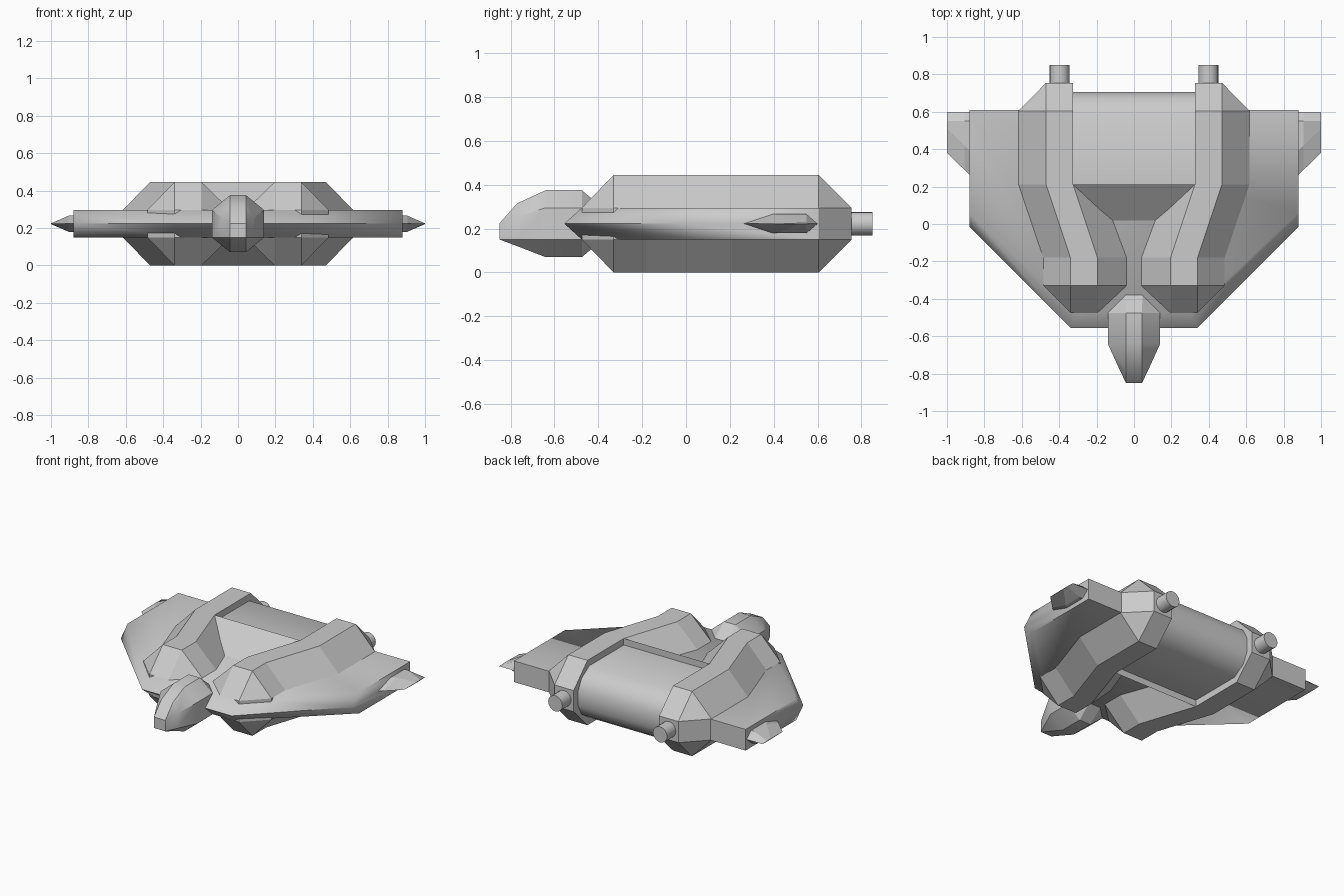
import bpy, bmesh
from math import radians, pi

if "Cube" in bpy.data.objects:
    bpy.data.objects.remove(bpy.data.objects["Cube"])

MID = 0.2225  # height of the horizontal symmetry plane


def loft(name, rings, mirror=False, smooth=None):
    """Skin a list of equal-length rings and cap both ends."""
    bm = bmesh.new()
    loops = [[bm.verts.new(p) for p in ring] for ring in rings]
    for a, b in zip(loops, loops[1:]):
        n = len(a)
        for i in range(n):
            j = (i + 1) % n
            bm.faces.new((a[i], a[j], b[j], b[i]))
    bm.faces.new(loops[0][::-1])
    bm.faces.new(loops[-1])
    bmesh.ops.remove_doubles(bm, verts=bm.verts, dist=0.0005)
    bmesh.ops.recalc_face_normals(bm, faces=bm.faces)
    me = bpy.data.meshes.new(name)
    bm.to_mesh(me)
    bm.free()
    if smooth:
        me.shade_smooth()
        me.set_sharp_from_angle(angle=radians(smooth))
    ob = bpy.data.objects.new(name, me)
    bpy.context.collection.objects.link(ob)
    if mirror:
        ob.modifiers.new("Mirror", 'MIRROR').use_mirror_merge = False
    return ob


def octagon(y, xs, zs):
    """Octagonal section: xs = inner mid, inner, outer, outer mid; zs low to high."""
    a, b, c, d = xs
    p, q, r, s = zs
    return [(b, y, p), (c, y, p), (d, y, q), (d, y, r),
            (c, y, s), (b, y, s), (a, y, r), (a, y, q)]


def prism(name, profile, half_width, smooth=None):
    """Extrude a y-z profile across x."""
    return loft(name, [[(x, y, z) for y, z in profile]
                       for x in (-half_width, half_width)], smooth=smooth)


# Side booms: faceted tubes that bend inward towards the front
full, end = (0, 0.15, 0.295, 0.445), (0.15, 0.15, 0.295, 0.295)
loft("side_boom", [
    octagon(-0.475, (0.195, 0.195, 0.34, 0.34), end),
    octagon(-0.33, (0.04, 0.195, 0.34, 0.485), full),
    octagon(-0.18, (0.04, 0.195, 0.34, 0.485), full),
    octagon(0.21, (0.185, 0.325, 0.47, 0.617), full),
    octagon(0.212, (0.325, 0.325, 0.47, 0.617), full),
    octagon(0.605, (0.325, 0.325, 0.47, 0.617), full),
    octagon(0.755, (0.325, 0.325, 0.47, 0.47), end),
], mirror=True)

# Rear hull slung between the booms
prism("rear_hull", [(0.2, 0.40), (0.585, 0.40), (0.67, 0.345), (0.705, 0.275),
                    (0.705, 0.17), (0.67, 0.10), (0.585, 0.045), (0.2, 0.045)],
      0.33, smooth=50)

# Sloping bridge in front of the hull
prism("bridge", [(0.21, 0), (0.21, 0.445), (0.02, 0.295), (0.02, 0.15)], 0.327)

# Wing plate with a knife-like leading edge
outer = [(0.88, 0.61), (0.88, -0.015), (0.34, -0.555)]
inner = [(0.88, 0.61), (0.88, 0.06), (0.305, -0.475)]


def plan(half, z):
    return [(x, y, z) for x, y in half] + [(-x, y, z) for x, y in reversed(half)]


loft("wing_plate", [plan(inner, 0.15), plan(outer, MID), plan(inner, 0.295)],
     smooth=60)


# Winglets: flat hexagonal sections thinning to a sharp outer edge
def hexagon(x, y0, y1, h):
    return [(x, y0, MID), (x, y0 + 0.13, MID + h), (x, y1 - 0.05, MID + h),
            (x, y1, MID), (x, y1 - 0.05, MID - h), (x, y0 + 0.13, MID - h)]


loft("winglet", [hexagon(0.79, 0.18, 0.6, 0.043), hexagon(0.905, 0.288, 0.6, 0.043),
                 hexagon(1.0, 0.38, 0.6, 0.002)], mirror=True)


# Nose pod
def pod(y, top, side, zs):
    return octagon(y, (-side, -top, top, side), zs)


loft("nose_pod", [
    pod(-0.85, 0.043, 0.043, (0.15, 0.15, 0.225, 0.225)),
    pod(-0.77, 0.043, 0.081, (0.12, 0.15, 0.252, 0.315)),
    pod(-0.64, 0.043, 0.14, (0.07, 0.15, 0.295, 0.375)),
    pod(-0.475, 0.043, 0.14, (0.07, 0.15, 0.295, 0.375)),
    pod(-0.38, 0.045, 0.045, (0.15, 0.15, 0.295, 0.295)),
], smooth=30)

# Exhaust pipes at the tail
for side in (-1, 1):
    bpy.ops.mesh.primitive_cylinder_add(vertices=16, radius=0.054, depth=0.12,
                                        location=(side * 0.398, 0.79, MID),
                                        rotation=(pi / 2, 0, 0))
    pipe = bpy.context.object
    pipe.name = "exhaust_pipe"
    pipe.data.shade_smooth()
    pipe.data.set_sharp_from_angle(angle=radians(40))
